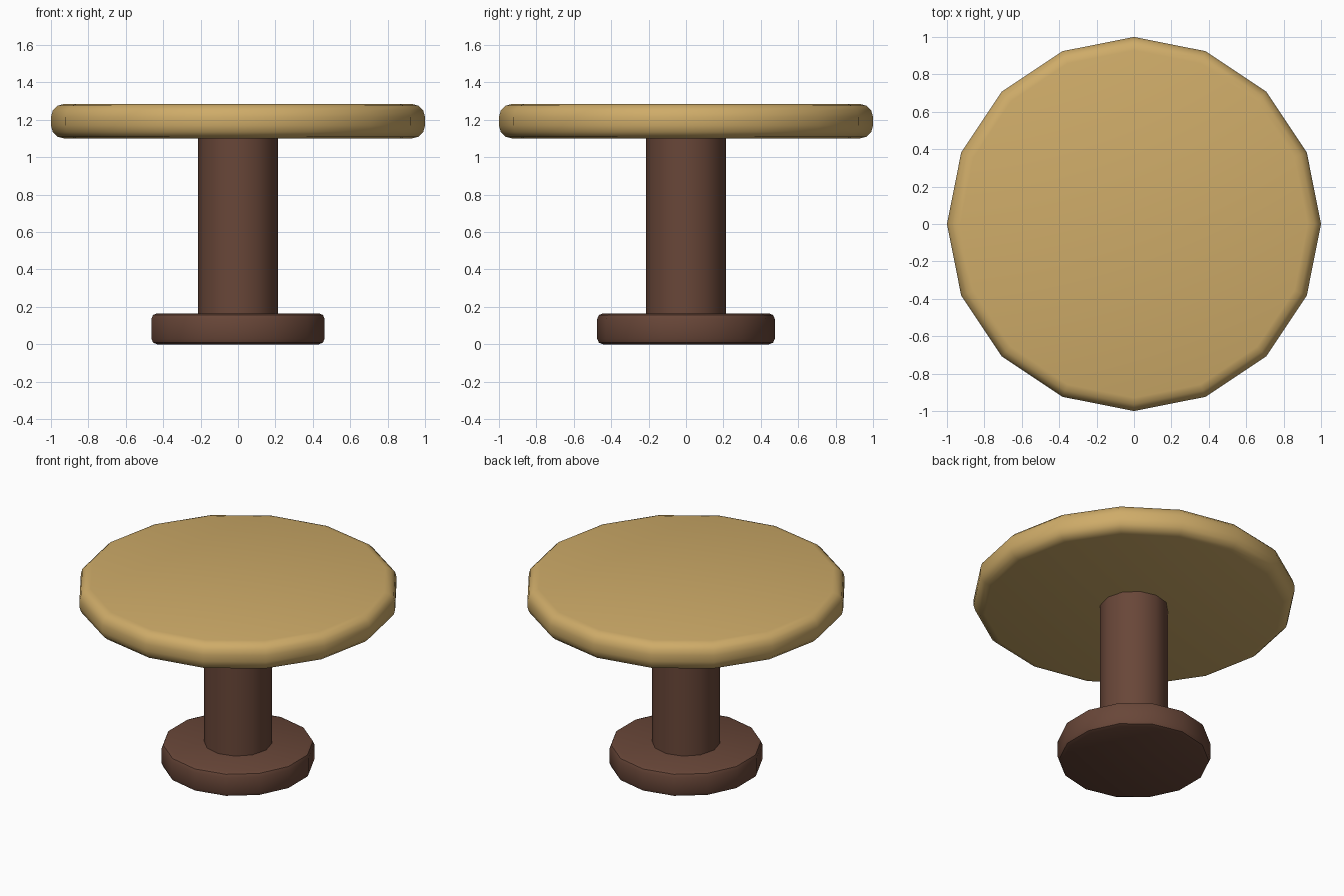
import bpy, bmesh

if "Cube" in bpy.data.objects:
    bpy.data.objects.remove(bpy.data.objects["Cube"])


def material(name, color):
    m = bpy.data.materials.new(name)
    m.diffuse_color = color
    m.use_nodes = True
    m.node_tree.nodes["Principled BSDF"].inputs["Base Color"].default_value = m.diffuse_color
    return m


def disc(name, sides, radius, z0, z1, mat, bevel=0.0, segments=3):
    """Upright n-sided cylinder with an optional rounded rim."""
    bm = bmesh.new()
    bmesh.ops.create_cone(bm, cap_ends=True, segments=sides,
                          radius1=radius, radius2=radius, depth=z1 - z0)
    bmesh.ops.translate(bm, verts=bm.verts, vec=(0, 0, (z0 + z1) / 2))
    if bevel:
        rims = [e for e in bm.edges if abs(e.verts[0].co.z - e.verts[1].co.z) < 1e-5]
        bmesh.ops.bevel(bm, geom=rims, offset=bevel, offset_type='OFFSET',
                        segments=segments, profile=0.5, affect='EDGES')
    mesh = bpy.data.meshes.new(name)
    bm.to_mesh(mesh)
    bm.free()
    mesh.materials.append(mat)
    ob = bpy.data.objects.new(name, mesh)
    bpy.context.collection.objects.link(ob)
    bpy.ops.object.select_all(action='DESELECT')
    ob.select_set(True)
    bpy.context.view_layer.objects.active = ob
    bpy.ops.object.shade_smooth_by_angle(angle=0.61)
    return ob


light_wood = material("light_wood", (0.62, 0.41, 0.14, 1))
dark_wood = material("dark_wood", (0.14, 0.062, 0.04, 1))

# Foot, column and rounded top
disc("base", 14, 0.475, 0.0, 0.165, dark_wood, 0.03, 2)
disc("pedestal", 12, 0.213, 0.15, 1.12, dark_wood)
disc("table_top", 16, 1.0, 1.10, 1.285, light_wood, 0.07, 3)
